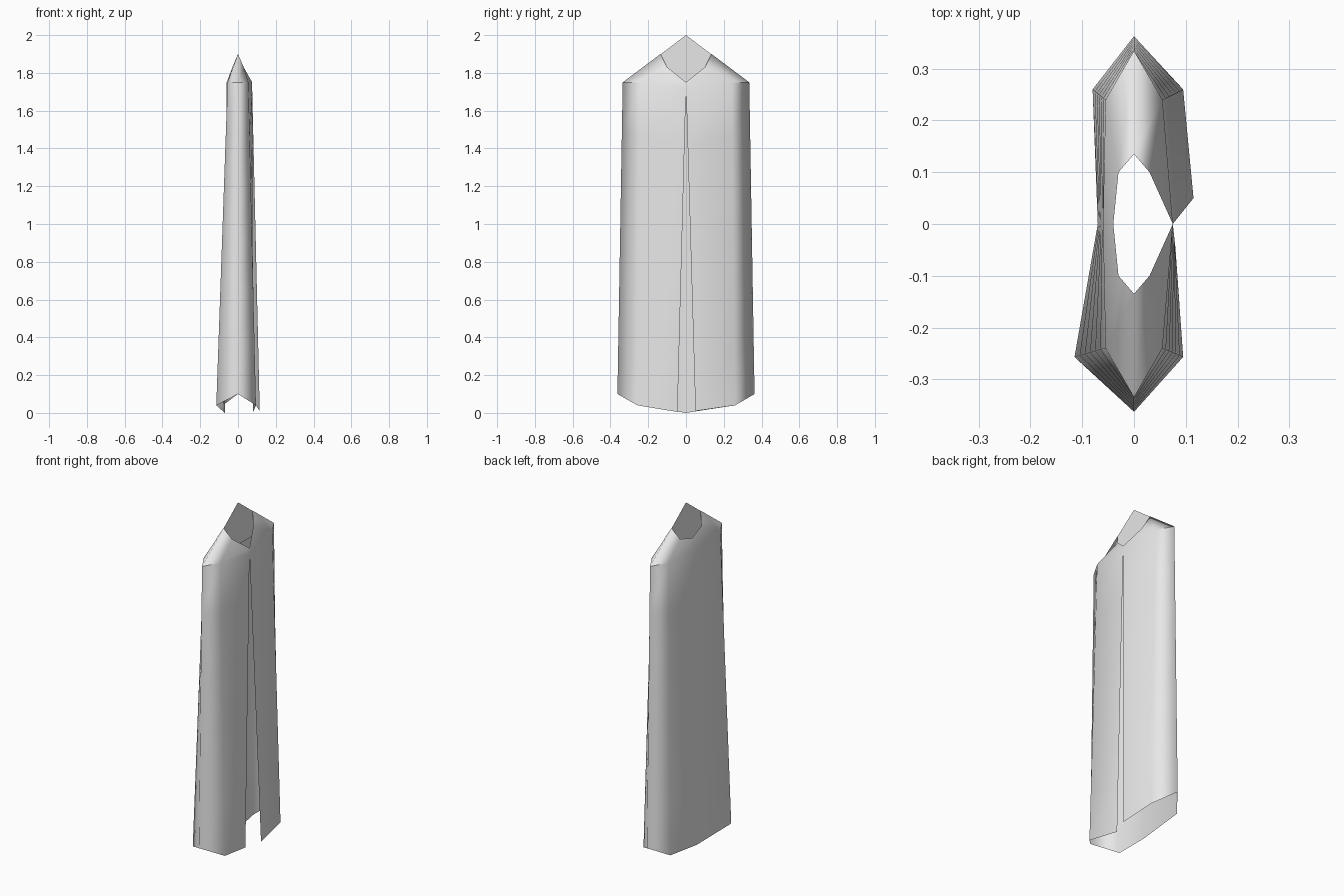
import bpy, bmesh
from mathutils import Vector

if "Cube" in bpy.data.objects:
    bpy.data.objects.remove(bpy.data.objects["Cube"])

grey = bpy.data.materials.new("plain grey")
grey.diffuse_color = (0.8, 0.8, 0.8, 1)
grey.use_nodes = True
grey.node_tree.nodes["Principled BSDF"].inputs["Base Color"].default_value = grey.diffuse_color


def finish(bm, name):
    mesh = bpy.data.meshes.new(name)
    bm.to_mesh(mesh)
    bm.free()
    mesh.materials.append(grey)
    ob = bpy.data.objects.new(name, mesh)
    bpy.context.collection.objects.link(ob)
    return ob


# Cross-sections of the hanging cloak, from one edge of the front slit (+x)
# round the back (-x) to the other edge
neck = [(.075, 0, 1.75), (.03, -.1, 1.83), (0, -.135, 1.9), (-.03, -.1, 1.83), (-.04, 0, 1.8),
        (-.03, .1, 1.83), (0, .135, 1.9), (.03, .1, 1.83), (.075, 0, 1.75)]
shoulder = [(.075, 0, 1.72), (.055, -.24, 1.75), (0, -.335, 1.75), (-.055, -.24, 1.75), (-.06, 0, 1.75),
            (-.055, .24, 1.75), (0, .335, 1.75), (.055, .24, 1.75), (.075, 0, 1.72)]
hem = [(.08, -.045, .005), (.095, -.257, .04), (0, -.363, .1), (-.115, -.257, .04), (-.07, 0, 0),
       (-.08, .26, .04), (0, .363, .1), (.095, .26, .04), (.115, .05, .01)]

# Cloak: open cloth shell, straight from shoulder to hem
ROWS = 6
bm = bmesh.new()
rings = [[bm.verts.new(p) for p in neck]]
for r in range(ROWS + 1):
    t = r / ROWS
    rings.append([bm.verts.new(Vector(a).lerp(Vector(b), t)) for a, b in zip(shoulder, hem)])
for upper, lower in zip(rings, rings[1:]):
    for i in range(8):
        f = bm.faces.new((upper[i], lower[i], lower[i + 1], upper[i + 1]))
        f.normal_update()
        f.smooth = True
# Crease where the shoulder slope meets the narrow sides
for i in (1, 2, 5, 6):
    bm.edges.get((rings[1][i], rings[1][i + 1])).smooth = False
bmesh.ops.remove_doubles(bm, verts=bm.verts[:], dist=1e-4)  # close the slit top
# Turn the shell outwards
bm.normal_update()
side = max(bm.faces, key=lambda f: f.calc_center_median().x)
if side.normal.x < 0:
    bmesh.ops.reverse_faces(bm, faces=bm.faces[:])
finish(bm, "cloak")

# Flat hanger plate in the neck
bm = bmesh.new()
bm.faces.new([bm.verts.new(p) for p in ((0, -.33, 1.75), (0, .33, 1.75), (0, 0, 2))])
finish(bm, "hanger_plate")
